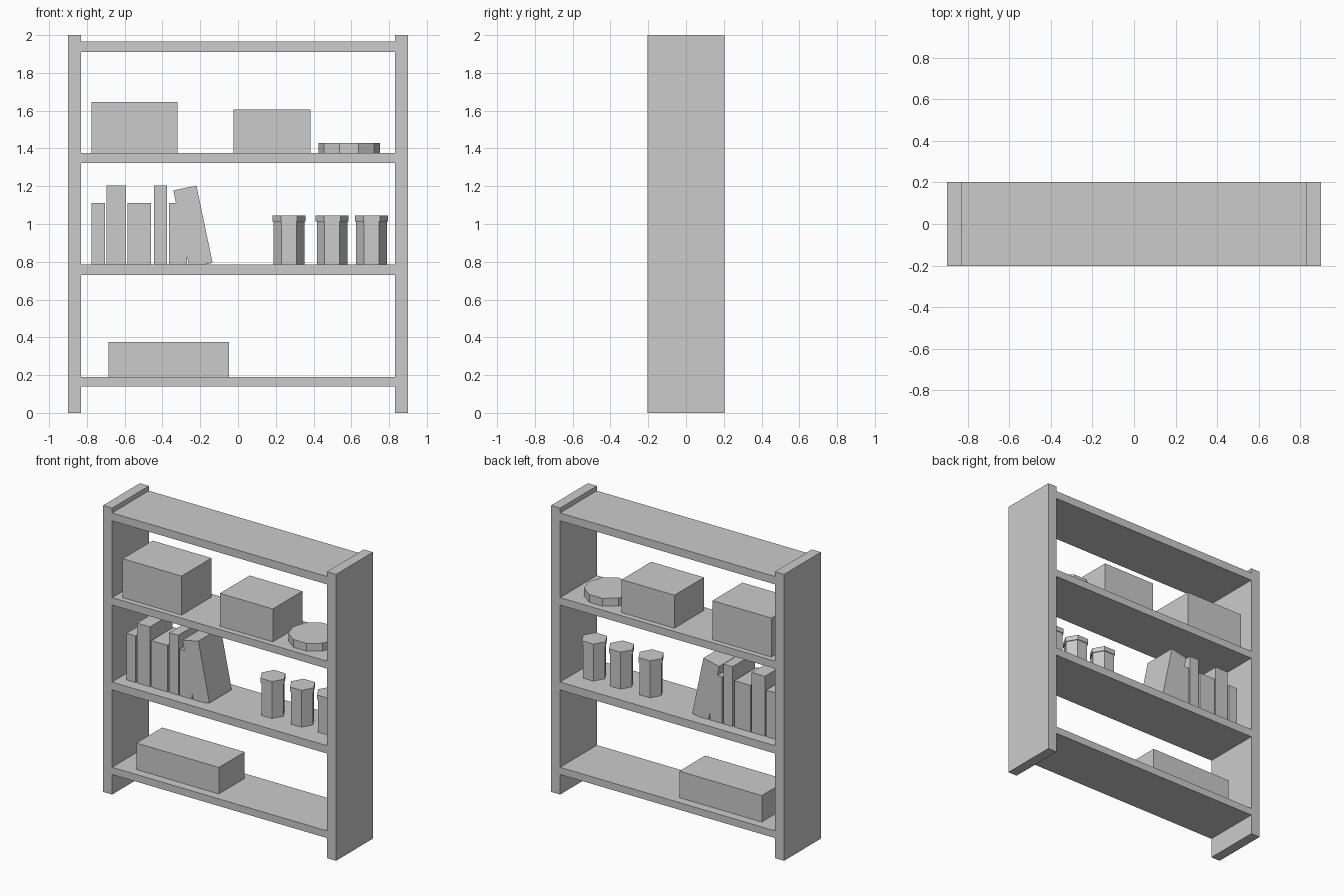
import bpy
import math

cube = bpy.data.objects.get("Cube")
if cube:
    bpy.data.objects.remove(cube, do_unlink=True)

grey = bpy.data.materials.new("plain_grey")
grey.use_nodes = True
colour = (0.6, 0.6, 0.6, 1)
grey.diffuse_color = colour
grey.node_tree.nodes["Principled BSDF"].inputs["Base Color"].default_value = colour


def box(name, x0, x1, z0, z1, half_depth):
    """Box centred on y = 0, given its front outline."""
    bpy.ops.mesh.primitive_cube_add(size=1, location=((x0 + x1) / 2, 0, (z0 + z1) / 2))
    ob = bpy.context.object
    ob.name = name
    ob.scale = (x1 - x0, 2 * half_depth, z1 - z0)
    ob.data.materials.append(grey)
    return ob


def prism(name, sides, radius, x, z0, z1):
    """Upright prism with a corner pointing along x."""
    bpy.ops.mesh.primitive_cylinder_add(vertices=sides, radius=radius, depth=z1 - z0,
                                        location=(x, 0, (z0 + z1) / 2),
                                        rotation=(0, 0, math.pi / 2))
    ob = bpy.context.object
    ob.name = name
    ob.data.materials.append(grey)
    return ob


# Frame: two side boards and four shelves
DEPTH = 0.203
box("right_side_board", -0.9, -0.83, 0, 2, DEPTH)
box("left_side_board", 0.83, 0.9, 0, 2, DEPTH)
shelves = {"bottom_shelf": (0.14, 0.19), "middle_shelf": (0.73, 0.785),
           "upper_shelf": (1.323, 1.375), "top_shelf": (1.911, 1.966)}
for name, (z0, z1) in shelves.items():
    box(name, -0.83, 0.83, z0, z1, DEPTH)
BOTTOM, MIDDLE, UPPER = (shelves[n][1] for n in ("bottom_shelf", "middle_shelf", "upper_shelf"))

# Storage boxes
box("low_storage_box", -0.685, -0.048, BOTTOM, 0.375, 0.142)
box("large_storage_box", -0.775, -0.32, UPPER, 1.647, 0.165)
box("small_storage_box", -0.025, 0.383, UPPER, 1.605, 0.163)

# Round tin
prism("round_tin", 10, 0.163, 0.588, UPPER, 1.43)

# Upright books
books = [(-0.775, -0.705, 1.11), (-0.695, -0.593, 1.203), (-0.585, -0.46, 1.11),
         (-0.445, -0.375, 1.203), (-0.365, -0.27, 1.11)]
for i, (x0, x1, top) in enumerate(books):
    box(f"upright_book_{i + 1}", x0, x1, MIDDLE, top, 0.123)

# Leaning book, its top tipped toward the upright ones
book = box("leaning_book", -0.301, -0.176, 0.777, 1.195, 0.123)
book.rotation_euler.y = -math.radians(11.8)

# Lidded jars
for i, x in enumerate((0.27, 0.498, 0.707)):
    prism(f"jar_body_{i + 1}", 6, 0.081, x, MIDDLE, 1.013)
    prism(f"jar_lid_{i + 1}", 6, 0.087, x, 1.013, 1.046)
